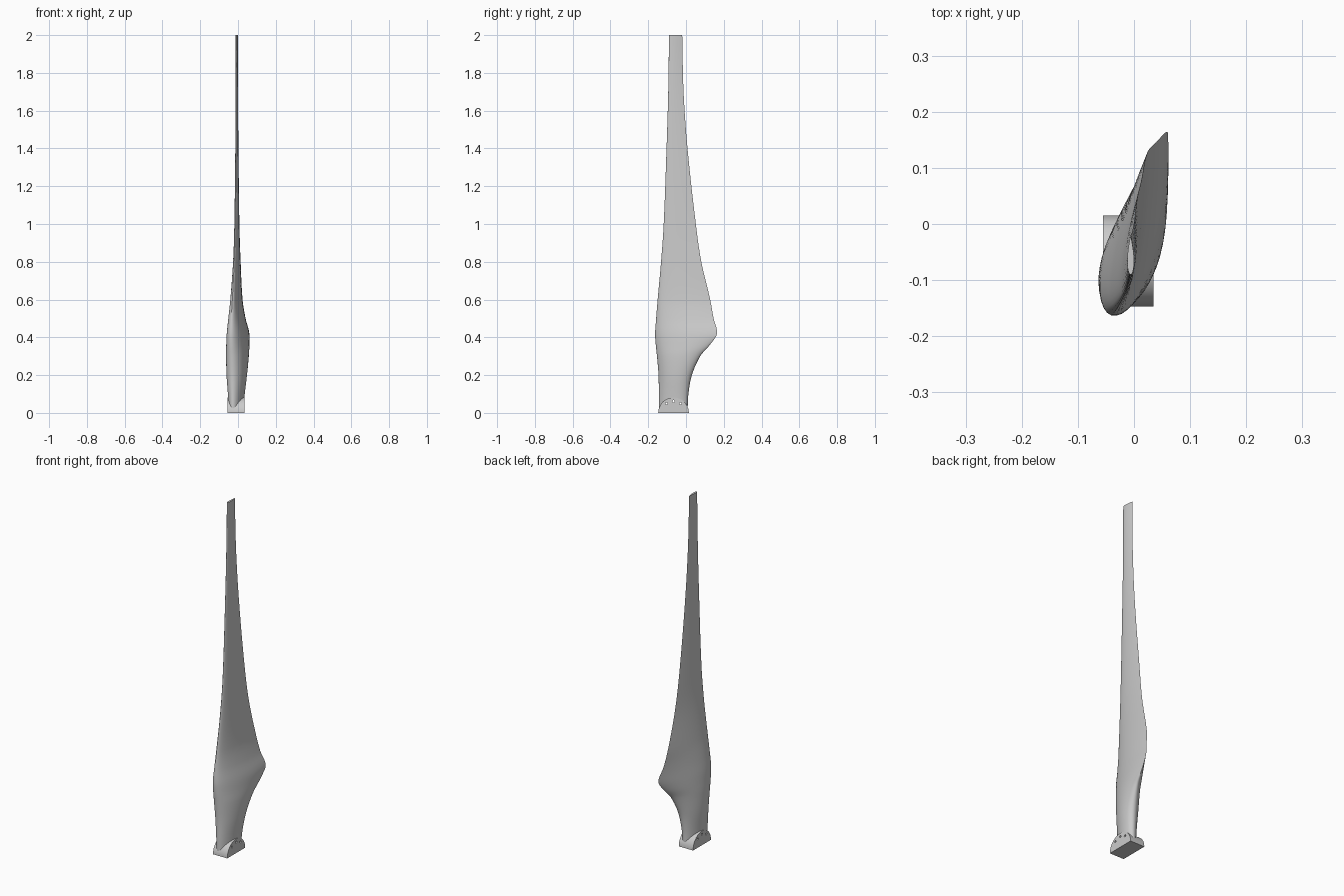
import bpy, bmesh
from math import sin, cos, pi, sqrt, radians
from mathutils import Vector

if "Cube" in bpy.data.objects:
    bpy.data.objects.remove(bpy.data.objects["Cube"], do_unlink=True)

GREY = (0.6, 0.6, 0.6, 1)
material = bpy.data.materials.new("light grey")
material.use_nodes = True
material.diffuse_color = GREY
material.node_tree.nodes["Principled BSDF"].inputs["Base Color"].default_value = GREY

HUB_Y, HUB_RADIUS = -0.066, 0.081


def loft(name, rings):
    """Skin a closed solid through a list of equally sized rings."""
    bm = bmesh.new()
    loops = [[bm.verts.new(p) for p in ring] for ring in rings]
    count = len(loops[0])
    for low, high in zip(loops, loops[1:]):
        for i in range(count):
            j = (i + 1) % count
            bm.faces.new((low[i], low[j], high[j], high[i]))
    bm.faces.new(loops[0])
    bm.faces.new(loops[-1])
    bmesh.ops.recalc_face_normals(bm, faces=bm.faces)
    mesh = bpy.data.meshes.new(name)
    bm.to_mesh(mesh)
    bm.free()
    mesh.materials.append(material)
    obj = bpy.data.objects.new(name, mesh)
    bpy.context.collection.objects.link(obj)
    return obj


def select_only(obj):
    bpy.ops.object.select_all(action='DESELECT')
    obj.select_set(True)
    bpy.context.view_layer.objects.active = obj


def spline(a, b, c, d, t):
    """Smooth interpolation between b and c, using height as the parameter."""
    span = c[0] - b[0]
    row = [b[0] + span * t]
    for i in range(1, len(b)):
        m0 = (c[i] - a[i]) / (c[0] - a[0]) * span
        m1 = (d[i] - b[i]) / (d[0] - b[0]) * span
        s, q = t * t, t * t * t
        row.append((2*q - 3*s + 1) * b[i] + (q - 2*s + t) * m0
                   + (3*s - 2*q) * c[i] + (q - s) * m1)
    return row


# Blade stations: height, leading x, leading y, trailing x, trailing y,
# half thickness, airfoil blend (0 = ellipse, 1 = teardrop)
STATIONS = [
    (.02, -.03, -.143, .01, .008, .034, 0),
    (.1, -.032, -.143, .014, .012, .04, 0),
    (.2, -.036, -.144, .025, .03, .048, .1),
    (.3, -.039, -.152, .042, .075, .05, .4),
    (.36, -.04, -.159, .054, .126, .047, .7),
    (.42, -.04, -.163, .06, .164, .042, 1),
    (.5, -.036, -.158, .04, .146, .032, 1),
    (.6, -.03, -.15, .024, .128, .022, 1),
    (.8, -.02, -.132, .014, .081, .013, 1),
    (1, -.014, -.118, .007, .052, .01, 1),
    (1.4, -.01, -.103, .001, .008, .007, 1),
    (1.7, -.008, -.094, -.003, -.013, .006, 1),
    (2, -.006, -.09, -.006, -.02, .006, 1),
]


def blade_section(row, count=40):
    z, lx, ly, tx, ty, thick, blend = row
    lead, trail = Vector((lx, ly, z)), Vector((tx, ty, z))
    chord = trail - lead
    normal = Vector((chord.y, -chord.x, 0)).normalized()
    ring = []
    for i in range(count):
        a = 2 * pi * i / count
        u = (1 - cos(a)) / 2
        side = 1 if a < pi else -1
        teardrop = side * 2.6 * sqrt(u) * (1 - u)
        h = (1 - blend) * sin(a) + blend * teardrop
        ring.append(lead + chord * u + normal * h * thick)
    return ring


rows = []
last = len(STATIONS) - 1
for n in range(last):
    a, b = STATIONS[max(n - 1, 0)], STATIONS[n]
    c, d = STATIONS[n + 1], STATIONS[min(n + 2, last)]
    rows += [spline(a, b, c, d, k / 5) for k in range(5)]
rows.append(STATIONS[last])
blade = loft("blade", [blade_section(r) for r in rows])

# Half-round root mount
arch = [pi * i / 32 for i in range(33)]
mount = loft("root_mount", [
    [(x, HUB_Y + HUB_RADIUS * cos(a), HUB_RADIUS * sin(a)) for a in arch]
    for x in (-.055, .035)])

# Three bolt holes running through the mount and the blade root
for angle in (53, 90, 127):
    cy = HUB_Y + .062 * cos(radians(angle))
    cz = .062 * sin(radians(angle))
    circle = [2 * pi * i / 16 for i in range(16)]
    drill = loft("bolt_hole_cutter", [
        [(x, cy + .006 * cos(a), cz + .006 * sin(a)) for a in circle]
        for x in (-.1, .1)])
    drill.hide_render = True
    for part in (blade, mount):
        select_only(part)
        cut = part.modifiers.new("bolt_hole", 'BOOLEAN')
        cut.operation = 'DIFFERENCE'
        cut.solver = 'EXACT'
        cut.object = drill
        bpy.ops.object.modifier_apply(modifier=cut.name)
    bpy.data.objects.remove(drill, do_unlink=True)

for part in (blade, mount):
    select_only(part)
    bpy.ops.object.shade_smooth_by_angle(angle=radians(35))
